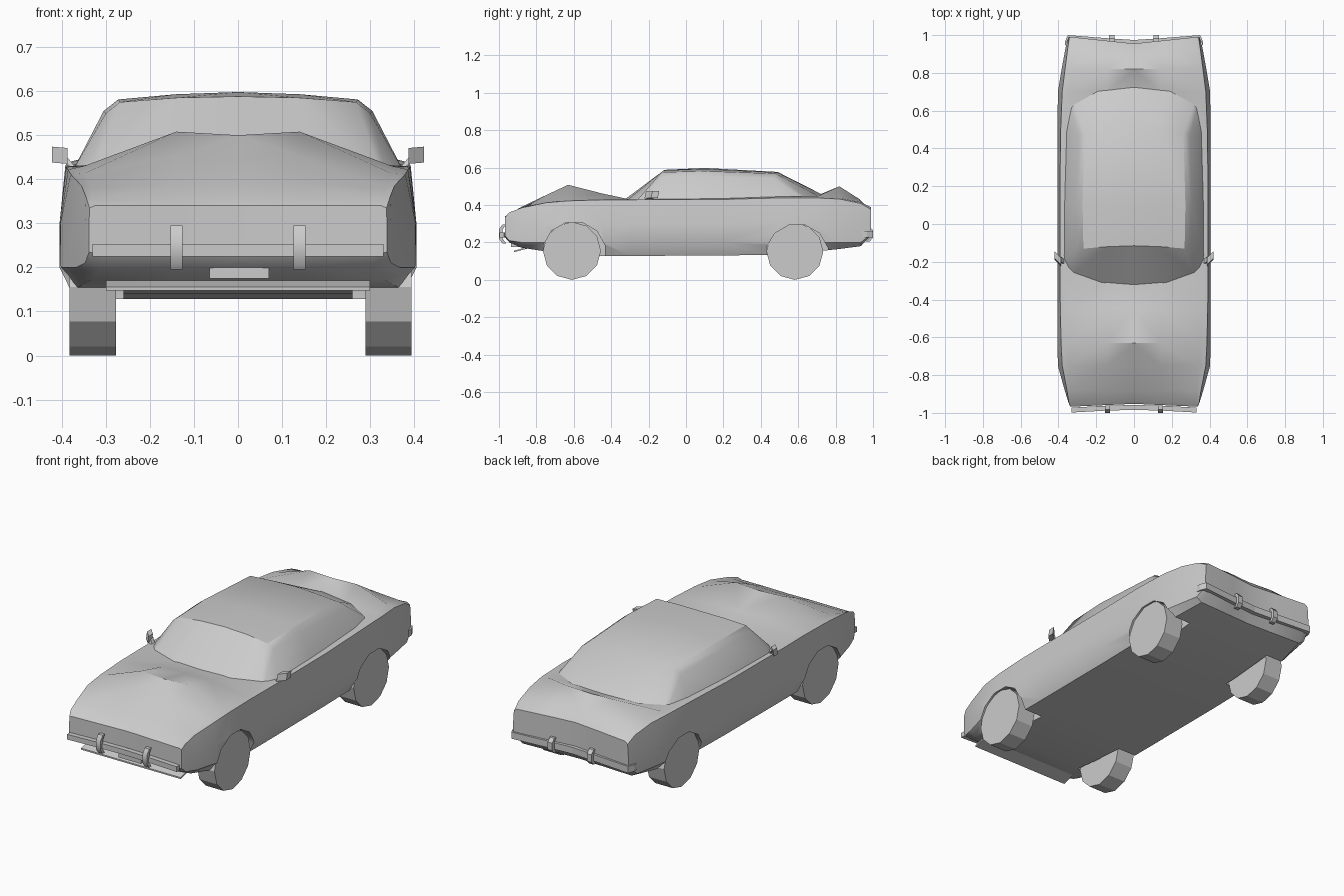
import bpy
import bmesh
import math
from mathutils import Matrix, Vector

if "Cube" in bpy.data.objects:
    bpy.data.objects.remove(bpy.data.objects["Cube"])

grey = bpy.data.materials.new("plain_grey")
grey.use_nodes = True
grey.diffuse_color = (0.6, 0.6, 0.6, 1)
grey.node_tree.nodes["Principled BSDF"].inputs["Base Color"].default_value = (0.6, 0.6, 0.6, 1)


def finish(name, bm):
    """Turn a bmesh into a named grey object."""
    bmesh.ops.recalc_face_normals(bm, faces=bm.faces[:])
    mesh = bpy.data.meshes.new(name)
    bm.to_mesh(mesh)
    bm.free()
    mesh.materials.append(grey)
    obj = bpy.data.objects.new(name, mesh)
    bpy.context.collection.objects.link(obj)
    return obj


def smooth(obj, degrees):
    bpy.ops.object.select_all(action="DESELECT")
    obj.select_set(True)
    bpy.context.view_layer.objects.active = obj
    bpy.ops.object.shade_smooth_by_angle(angle=math.radians(degrees))


def skin(bm, rows, closed):
    """Join rows of points with quads; return the rows of vertices."""
    grid = [[bm.verts.new(p) for p in row] for row in rows]
    count = len(rows[0])
    for a, b in zip(grid, grid[1:]):
        for i in range(count if closed else count - 1):
            j = (i + 1) % count
            bm.faces.new((a[i], a[j], b[j], b[i]))
    return grid


def mirror_half(bm):
    bmesh.ops.mirror(bm, geom=bm.verts[:] + bm.edges[:] + bm.faces[:],
                     matrix=Matrix.Identity(4), merge_dist=0.0005, axis="X")
    bmesh.ops.remove_doubles(bm, verts=bm.verts[:], dist=0.0005)


def bar(name, path, across, up):
    """Sweep a rectangle spanned by two half-vectors along a path."""
    a, u = Vector(across), Vector(up)
    rows = [[Vector(p) + s * a + t * u for s, t in ((-1, -1), (1, -1), (1, 1), (-1, 1))]
            for p in path]
    bm = bmesh.new()
    grid = skin(bm, rows, True)
    bm.faces.new(grid[0])
    bm.faces.new(grid[-1])
    return finish(name, bm)


def disc(name, x0, x1, y, z, radius, turn=0.0):
    """Twelve-sided cylinder lying along x."""
    rows = []
    for x in (x0, x1):
        angles = [turn + math.tau * k / 12 for k in range(12)]
        rows.append([(x, y + radius * math.sin(a), z - radius * math.cos(a)) for a in angles])
    bm = bmesh.new()
    grid = skin(bm, rows, True)
    bm.faces.new(grid[0])
    bm.faces.new(grid[-1])
    return finish(name, bm)


# Lower body stations: y, floor z, side x, shoulder x, shoulder z,
# panel edge x, panel edge z, bulge z, centre z, bow of the end
STATIONS = [
    (-.967, .225, .338, .337, .335, .325, .34, .34, .34, .015),
    (-.945, .2, .347, .345, .36, .333, .352, .355, .355, .01),
    (-.88, .172, .367, .355, .385, .335, .38, .39, .388, 0),
    (-.75, .152, .403, .38, .412, .345, .415, .452, .45, 0),
    (-.63, .14, .405, .386, .422, .35, .43, .508, .5, 0),
    (-.45, .128, .405, .39, .428, .36, .43, .462, .46, 0),
    (-.3, .128, .405, .392, .428, .365, .43, .43, .43, 0),
    (.2, .13, .405, .392, .43, .365, .435, .435, .435, 0),
    (.5, .135, .405, .388, .438, .36, .445, .44, .44, 0),
    (.7, .152, .403, .38, .438, .35, .445, .45, .45, 0),
    (.82, .165, .383, .365, .432, .335, .438, .5, .495, 0),
    (.935, .18, .362, .35, .408, .33, .415, .432, .43, .015),
    (.99, .235, .347, .342, .375, .325, .388, .39, .39, .035),
]


def half_section(y, floor, side, shoulder, sz, edge, ez, bulge, centre, bow):
    low = max(floor + .01, .2)
    profile = [(0, floor), (.14, floor), (side - .035, floor), (side, low), (side, .3),
               (shoulder, sz), (edge, ez), (.14, bulge), (0, centre)]
    inward = -math.copysign(bow, y)
    return [(x, y + inward * max(0, 1 - x / .33), z) for x, z in profile]


bm = bmesh.new()
grid = skin(bm, [half_section(*s) for s in STATIONS], False)
for end in (grid[0], grid[-1]):
    for columns in ((0, 1, 7, 8), (1, 2, 6, 7), (2, 3, 4, 5, 6)):
        bm.faces.new([end[i] for i in columns])
mirror_half(bm)
body = finish("lower_body", bm)

# Wheel arches, cut from the lower body, then the wheels
bpy.context.view_layer.objects.active = body
for label, y, radius, lift in (("front", -.61, .155, .142), ("rear", .582, .152, .128)):
    for side, sign in (("left", 1), ("right", -1)):
        cutter = disc("arch_cutter", sign * .26, sign * .6, y + .012, lift, .17, math.pi / 12)
        cutter.hide_render = True
        cut = body.modifiers.new("arch", "BOOLEAN")
        cut.operation = "DIFFERENCE"
        cut.solver = "EXACT"
        cut.object = cutter
        bpy.ops.object.modifier_apply(modifier=cut.name)
        bpy.data.objects.remove(cutter)
        shift = .006
        disc(f"{label}_{side}_wheel", sign * .283 + shift, sign * .388 + shift, y, radius, radius)
smooth(body, 32)

# Cabin: belt line, window top, roof edge, roof middle, roof centre
CABIN = [
    [(.35, -.24, .42), (.335, -.25, .424), (.32, -.262, .426), (.17, -.31, .43), (0, -.327, .43)],
    [(.375, -.19, .42), (.3, -.125, .55), (.268, -.13, .575), (.14, -.12, .585), (0, -.115, .588)],
    [(.375, .1, .42), (.305, .1, .555), (.272, .1, .581), (.14, .1, .593), (0, .1, .598)],
    [(.365, .5, .43), (.295, .47, .543), (.262, .48, .568), (.14, .485, .574), (0, .49, .577)],
    [(.345, .62, .43), (.335, .63, .435), (.32, .645, .437), (.18, .715, .445), (0, .74, .45)],
]
bm = bmesh.new()
grid = skin(bm, CABIN, False)
mirror_half(bm)
smooth(finish("cabin", bm), 32)

# Bumpers follow the bowed ends of the body
bar("front_bumper", [(-.33, -.985, .239), (-.15, -.975, .239), (0, -.971, .239),
                     (.15, -.975, .239), (.33, -.985, .239)], (0, .013, 0), (0, 0, .014))
bar("rear_bumper", [(-.365, .955, .243), (-.35, .988, .243), (-.15, .972, .243), (0, .962, .243),
                    (.15, .972, .243), (.35, .988, .243), (.365, .955, .243)],
    (0, .012, 0), (0, 0, .018))

# Upright bumper guards with a bowed front
for side, sign in (("left", 1), ("right", -1)):
    for label, x, y, out, base, top in (("front", .14, -.978, -.012, .195, .295),
                                        ("rear", .118, .978, .012, .205, .285)):
        levels = [base + (top - base) * t for t in (0, .25, .75, 1)]
        path = [(sign * x, y + out * bulge, z) for z, bulge in zip(levels, (-.5, 1, 1, -.5))]
        guard = bar(f"{label}_{side}_guard", path, (.0135, 0, 0), (0, .01, 0))
        smooth(guard, 40)

    # Door mirror: head on a slanted stalk
    bar(f"{side}_mirror_stalk", [(sign * .365, -.205, .415), (sign * .395, -.185, .452)],
        (.006, 0, 0), (0, .012, 0))
    bar(f"{side}_mirror_head", [(sign * .387, -.2, .453), (sign * .422, -.165, .456)],
        (0, .018, 0), (0, .004, .018))

# Chin: sloping valance and a block under the bumper
bar("front_valance", [(-.3, -.87, .165), (.3, -.87, .165)], (0, .05, .013), (0, 0, .004))
bar("chin_block", [(-.065, -.91, .2), (.07, -.91, .2)], (0, .025, 0), (0, 0, .025))
